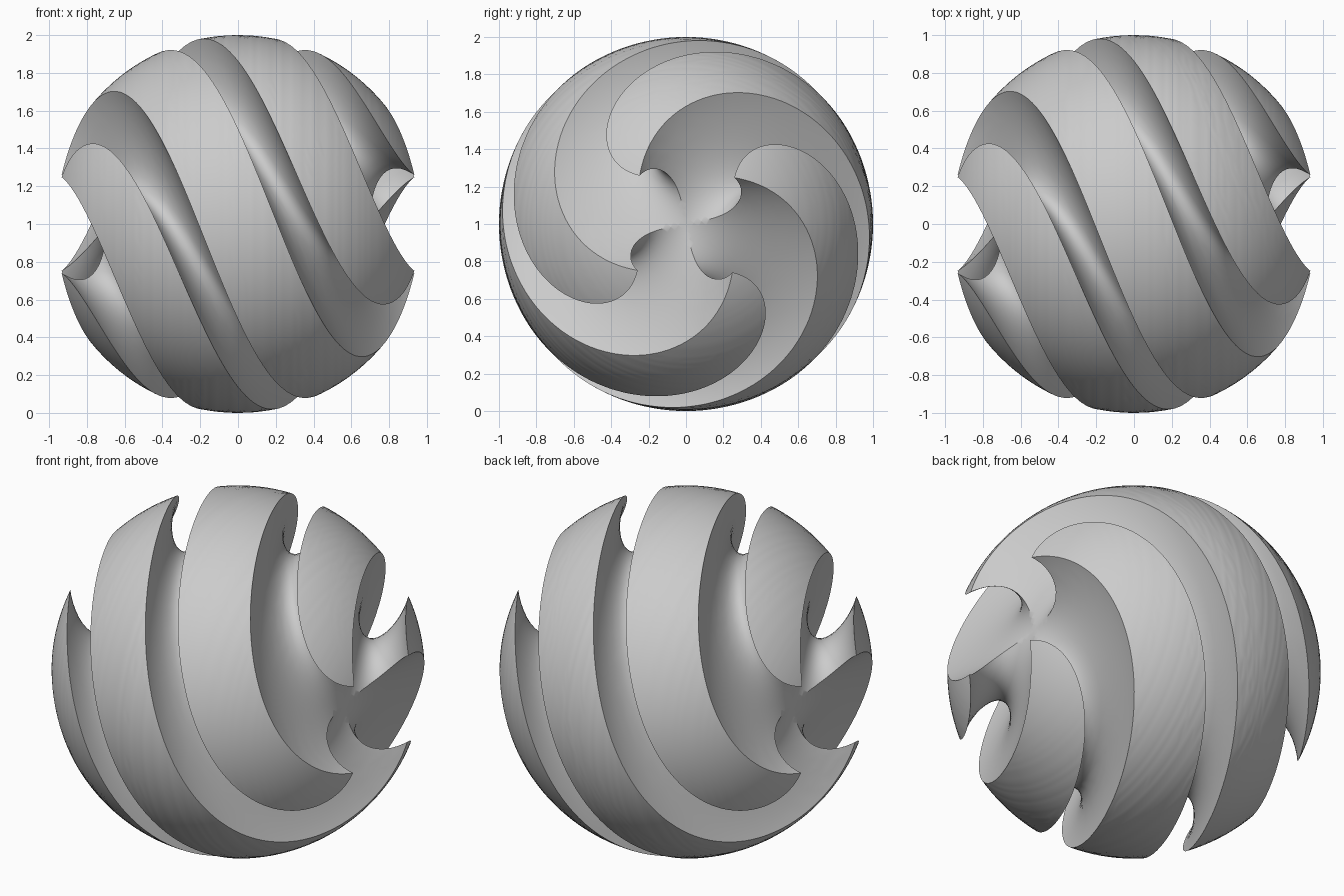
import bpy, bmesh
from math import radians, pi
from mathutils import Matrix

if "Cube" in bpy.data.objects:
    bpy.data.objects.remove(bpy.data.objects["Cube"])

TWIST = 2.5           # radians per unit along x
GROOVE = 0.254        # groove tube radius
GROOVE_CENTRE = 0.952 # groove tube sits slightly below the surface

# Ball with its poles on the x axis
bpy.ops.mesh.primitive_uv_sphere_add(segments=144, ring_count=144, radius=1,
                                     rotation=(0, pi / 2, 0))
ball = bpy.context.object
ball.name = "twisted_fluted_ball"
bpy.ops.object.transform_apply(location=False, rotation=True, scale=False)

# Two crossed ring grooves running through both poles
for sign in (1, -1):
    bpy.ops.mesh.primitive_torus_add(major_radius=GROOVE_CENTRE, minor_radius=GROOVE,
                                     major_segments=144, minor_segments=56,
                                     rotation=(radians(45) * sign, 0, 0))
    cutter = bpy.context.object
    cutter.name = "groove_cutter"
    cutter.hide_render = True
    bpy.context.view_layer.objects.active = ball
    mod = ball.modifiers.new("groove", 'BOOLEAN')
    mod.operation = 'DIFFERENCE'
    mod.solver = 'EXACT'
    mod.object = cutter
    bpy.ops.object.modifier_apply(modifier=mod.name)
    bpy.data.objects.remove(cutter, do_unlink=True)

# Twist the fluted ball about the x axis
bm = bmesh.new()
bm.from_mesh(ball.data)
bmesh.ops.remove_doubles(bm, verts=bm.verts, dist=0.0005)
bmesh.ops.triangulate(bm, faces=bm.faces)
for v in bm.verts:
    v.co = Matrix.Rotation(TWIST * v.co.x, 3, 'X') @ v.co
bm.to_mesh(ball.data)
bm.free()

# Stand it on the ground, smooth with crisp groove edges
ball.location = (0, 0, 1)
bpy.ops.object.select_all(action='DESELECT')
ball.select_set(True)
bpy.context.view_layer.objects.active = ball
bpy.ops.object.shade_smooth_by_angle(angle=radians(35))
